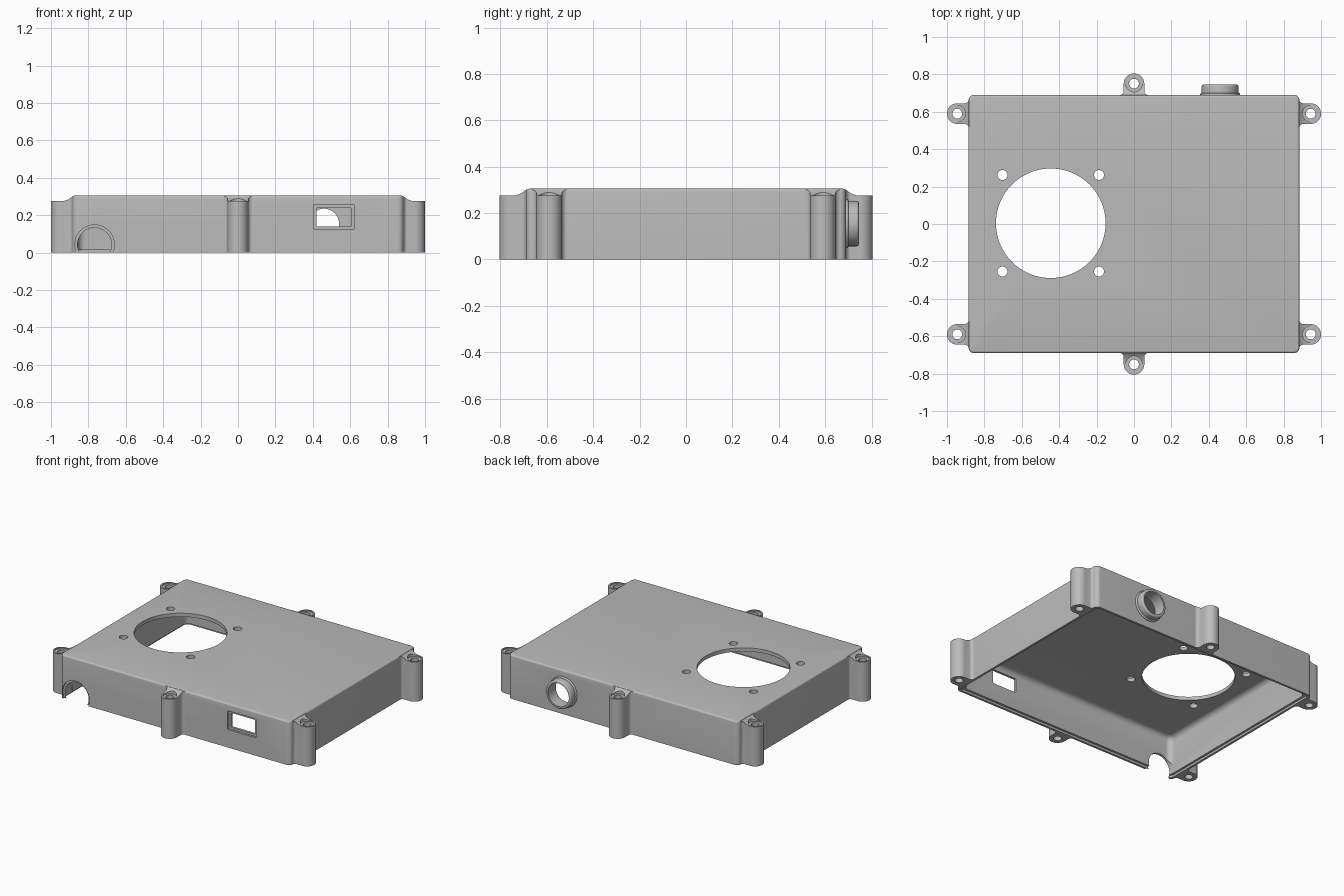
import bpy
import bmesh
from math import pi, cos, sin
from mathutils import Matrix, Vector

if "Cube" in bpy.data.objects:
    bpy.data.objects.remove(bpy.data.objects["Cube"])

grey = bpy.data.materials.new("plain_grey")
grey.use_nodes = True
grey.diffuse_color = (0.5, 0.5, 0.5, 1)
grey.node_tree.nodes["Principled BSDF"].inputs["Base Color"].default_value = (0.5, 0.5, 0.5, 1)

HX, HY, H = 0.885, 0.69, 0.305     # shell half sizes and height
WALL, TOP = 0.03, 0.025            # wall and roof thickness


def arc(cx, cy, r, a0, a1, n):
    return [(cx + r * cos(a0 + (a1 - a0) * i / n), cy + r * sin(a0 + (a1 - a0) * i / n))
            for i in range(n + 1)]


def circle(r, n=64):
    return arc(0, 0, r, 0, 2 * pi, n)[:-1]


def rounded(hx, hy, r, n=8):
    pts = []
    for k, (sx, sy) in enumerate(((1, 1), (-1, 1), (-1, -1), (1, -1))):
        pts += arc(sx * (hx - r), sy * (hy - r), r, k * pi / 2, (k + 1) * pi / 2, n)
    return pts


def prism(name, outline, depth, matrix=Matrix(), bevel=0, segments=4):
    """Extrude an outline along local z, optionally rounding the far rim."""
    bm = bmesh.new()
    face = bm.faces.new([bm.verts.new((x, y, 0)) for x, y in outline])
    new = bmesh.ops.extrude_face_region(bm, geom=[face])["geom"]
    bmesh.ops.translate(bm, vec=(0, 0, depth),
                        verts=[g for g in new if isinstance(g, bmesh.types.BMVert)])
    bmesh.ops.recalc_face_normals(bm, faces=bm.faces)
    if bevel:
        rim = [e for e in bm.edges if all(v.co.z > depth - 1e-5 for v in e.verts)]
        bmesh.ops.bevel(bm, geom=rim, offset=bevel, segments=segments,
                        profile=0.5, affect='EDGES')
    bm.transform(matrix)
    mesh = bpy.data.meshes.new(name)
    bm.to_mesh(mesh)
    bm.free()
    mesh.materials.append(grey)
    obj = bpy.data.objects.new(name, mesh)
    bpy.context.collection.objects.link(obj)
    return obj


def activate(obj):
    bpy.ops.object.select_all(action='DESELECT')
    obj.select_set(True)
    bpy.context.view_layer.objects.active = obj


def combine(target, tool, operation='DIFFERENCE'):
    """Apply a boolean and discard its tool."""
    activate(target)
    mod = target.modifiers.new("boolean", 'BOOLEAN')
    mod.operation, mod.solver, mod.object = operation, 'EXACT', tool
    bpy.ops.object.modifier_apply(modifier=mod.name)
    bpy.data.objects.remove(tool)


def place(x, y, z, turn=0):
    return Matrix.Translation((x, y, z)) @ Matrix.Rotation(turn, 4, 'X')


FRONT, BACK = pi / 2, -pi / 2      # extrude towards -y or +y

# Shell with rounded corners, and the round port collar on its back
shell = prism("cover_shell", rounded(HX, HY, 0.03), H, bevel=0.012)
combine(shell, prism("port_base", circle(0.106), 0.03, place(0.46, 0.67, 0.155, BACK), 0.006), 'UNION')
combine(shell, prism("port_collar", circle(0.098), 0.075, place(0.46, 0.67, 0.155, BACK), 0.01), 'UNION')

# Hollow inside and the stepped lip along the bottom rim
combine(shell, prism("cavity", rounded(HX - WALL, HY - WALL, 0.04), H - TOP + 0.1,
                     place(0, 0, -0.1), 0.035, 6))
combine(shell, prism("lip", rounded(HX - 0.015, HY - 0.015, 0.03), 0.115, place(0, 0, -0.1)))

# Fan opening with its four screw holes
FX, FY = -0.445, 0.004
combine(shell, prism("fan_opening", circle(0.293, 96), 0.2, place(FX, FY, 0.2)))
for sx in (-1, 1):
    for sy in (-1, 1):
        combine(shell, prism("fan_screw", circle(0.027, 32), 0.2,
                             place(FX + sx * 0.258, FY + sy * 0.258, 0.2)))

# Back port bore
combine(shell, prism("port_bore", circle(0.08), 0.3, place(0.46, 0.6, 0.155, BACK)))

# Front window and cable notch, each with a wider shallow recess outside
for start, grow in ((-0.6, 0), (-HY + 0.014, 0.015)):
    combine(shell, prism("window", rounded(0.093 + grow, 0.05 + grow, 0.004, 2), 0.2,
                         place(0.512, start, 0.19, FRONT)))
    combine(shell, prism("notch", circle(0.091 + grow), 0.2,
                         place(-0.767, start, 0.042, FRONT)))

# Screw post: a round column blended into the wall, local +y pointing outward
R, REACH, FILLET, LOW = 0.055, 0.06, 0.02, 0.275
side = arc(-R - FILLET, FILLET, FILLET, -pi / 2, 0, 6)
outline = [(-R - FILLET, -0.012)] + side + arc(0, REACH, R, pi, 0, 32)
outline += [(-x, y) for x, y in reversed(side)] + [(R + FILLET, -0.012)]
post = prism("screw_post", outline, H)

# Hollow sweep of the post top down from the wall
sweep = [(REACH * i / 12, LOW + 0.026 * (1 - i / 12) ** 2) for i in range(13)]
sweep = [(-0.1, sweep[0][1])] + sweep + [(0.2, LOW), (0.2, 0.5), (-0.1, 0.5)]
across = Matrix(((0, 0, 1, -0.2), (1, 0, 0, 0), (0, 1, 0, 0), (0, 0, 0, 1)))
combine(post, prism("post_sweep", sweep, 0.4, across))
combine(post, prism("screw_head_seat", circle(0.044, 40), 0.2, place(0, REACH, LOW - 0.008)))
combine(post, prism("screw_bore", circle(0.026, 32), 0.6, place(0, REACH, -0.1)))

for obj in (shell, post):
    activate(obj)
    bpy.ops.object.shade_smooth_by_angle(angle=pi / 6)

# Six posts: one mid front and back, two on each side
spots = [("back", 0, HY, 0), ("front", 0, -HY, pi)]
for name, sx in (("left", 1), ("right", -1)):
    spots += [(name + "_back", sx * HX, 0.59, -sx * pi / 2),
              (name + "_front", sx * HX, -0.59, -sx * pi / 2)]
for name, x, y, turn in spots:
    copy = bpy.data.objects.new(name + "_screw_post", post.data)
    copy.location = Vector((x, y, 0))
    copy.rotation_euler.z = turn
    bpy.context.collection.objects.link(copy)
bpy.data.objects.remove(post)
